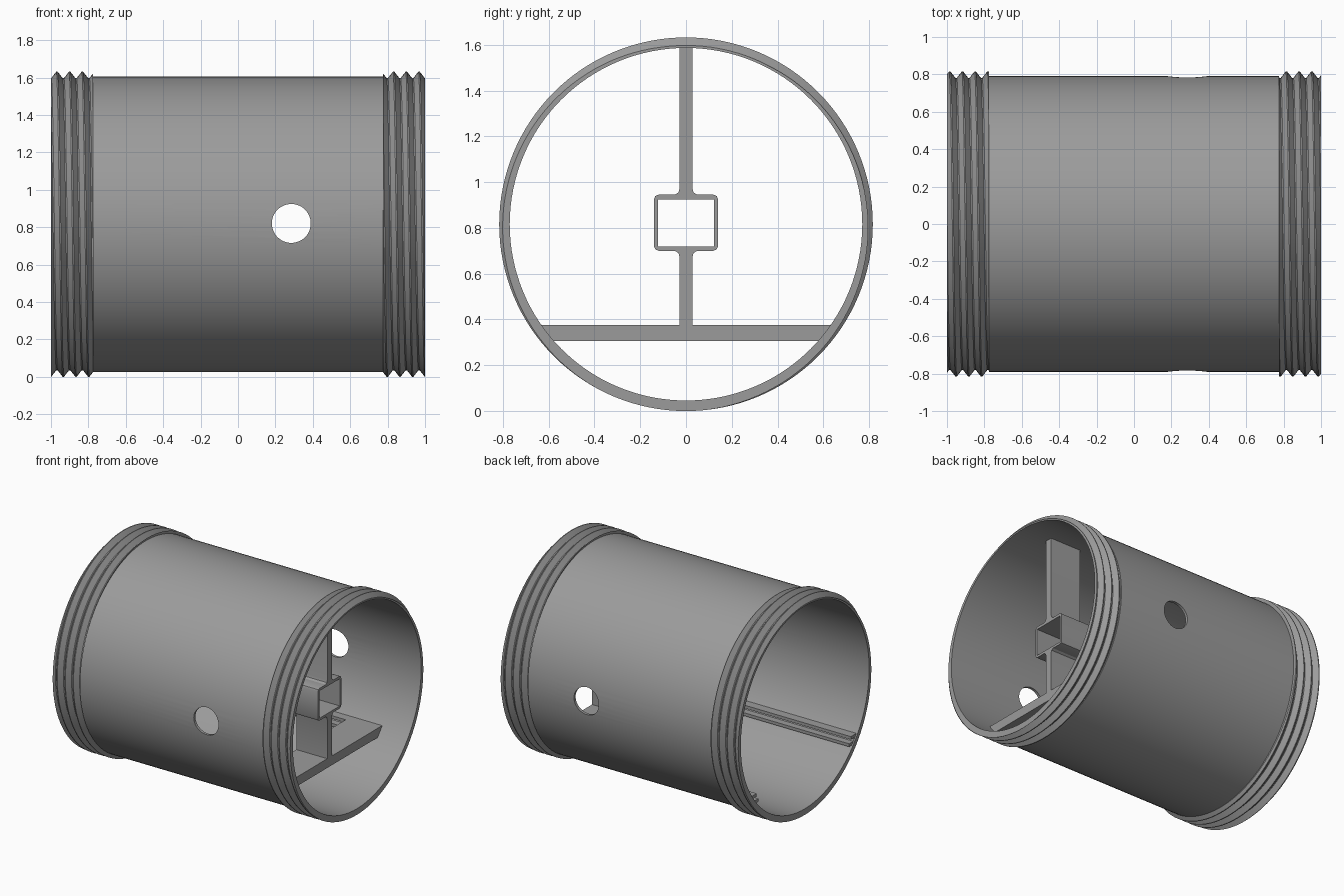
import bpy, bmesh, math
from mathutils import Matrix

if "Cube" in bpy.data.objects:
    bpy.data.objects.remove(bpy.data.objects["Cube"])

CZ = 0.816                       # height of the tube axis
R_IN, R_BODY = 0.77, 0.79        # tube wall
R_ROOT, R_PEAK = 0.781, 0.816    # thread root and crest
PITCH, X_IN = 0.068, 0.776       # thread pitch, inner end of the threads
SEG = 128

grey = bpy.data.materials.new("grey plastic")
grey.diffuse_color = (0.33, 0.33, 0.33, 1)
grey.use_nodes = True
grey.node_tree.nodes["Principled BSDF"].inputs["Base Color"].default_value = grey.diffuse_color


def add_mesh(name, bm):
    bmesh.ops.remove_doubles(bm, verts=bm.verts, dist=1e-5)
    bmesh.ops.recalc_face_normals(bm, faces=bm.faces)
    me = bpy.data.meshes.new(name)
    bm.to_mesh(me)
    bm.free()
    me.materials.append(grey)
    ob = bpy.data.objects.new(name, me)
    bpy.context.collection.objects.link(ob)
    return ob


def activate(ob):
    bpy.ops.object.select_all(action='DESELECT')
    ob.select_set(True)
    bpy.context.view_layer.objects.active = ob


def smooth(ob):
    activate(ob)
    bpy.ops.object.shade_smooth_by_angle(angle=math.radians(30))


def revolve(name, profile):
    """Closed ring around the x axis; profile(turn) gives (x, radius) points."""
    bm = bmesh.new()
    rows = []
    for i in range(SEG + 1):
        a = 2 * math.pi * i / SEG
        rows.append([bm.verts.new((x, -r * math.sin(a), CZ + r * math.cos(a)))
                     for x, r in profile(i / SEG)])
    for p, q in zip(rows, rows[1:]):
        n = len(p)
        for j in range(n):
            k = (j + 1) % n
            bm.faces.new((p[j], p[k], q[k], q[j]))
    return add_mesh(name, bm)


def extrude_profile(name, loops, x0, x1):
    """Solid from closed (y, z) loops, extruded along x."""
    cu = bpy.data.curves.new(name, 'CURVE')
    cu.dimensions, cu.fill_mode, cu.extrude = '2D', 'BOTH', (x1 - x0) / 2
    for pts in loops:
        sp = cu.splines.new('POLY')
        sp.points.add(len(pts) - 1)
        for p, (y, z) in zip(sp.points, pts):
            p.co = (y, z, 0, 1)
        sp.use_cyclic_u = True
    ob = bpy.data.objects.new(name, cu)
    bpy.context.collection.objects.link(ob)
    activate(ob)
    bpy.ops.object.convert(target='MESH')
    ob = bpy.context.view_layer.objects.active
    ob.data.transform(Matrix(((0, 0, 1, (x0 + x1) / 2), (1, 0, 0, 0),
                              (0, 1, 0, 0), (0, 0, 0, 1))))
    bm = bmesh.new()
    bm.from_mesh(ob.data)
    bmesh.ops.remove_doubles(bm, verts=bm.verts, dist=1e-5)
    bmesh.ops.recalc_face_normals(bm, faces=bm.faces)
    bm.to_mesh(ob.data)
    bm.free()
    ob.data.materials.clear()
    ob.data.materials.append(grey)
    smooth(ob)
    return ob


# Main tube with a round hole through both sides
body = revolve("tube_body", lambda t: [(-X_IN, R_BODY), (X_IN, R_BODY),
                                       (X_IN, R_IN), (-X_IN, R_IN)])
bm = bmesh.new()
bmesh.ops.create_cone(bm, cap_ends=True, segments=48, radius1=0.104,
                      radius2=0.104, depth=2.4,
                      matrix=Matrix.Translation((0.285, 0, 0.82))
                      @ Matrix.Rotation(math.pi / 2, 4, 'X'))
cutter = add_mesh("hole_cutter", bm)
cutter.hide_render = True
mod = body.modifiers.new("hole", 'BOOLEAN')
mod.operation, mod.solver, mod.object = 'DIFFERENCE', 'EXACT', cutter
activate(body)
bpy.ops.object.modifier_apply(modifier=mod.name)
bpy.data.objects.remove(cutter)
smooth(body)

# Helical threads on both ends
PHASES = (0.0, 0.1, 0.5, 0.6)


def thread_radius(u):
    u %= 1.0
    if u < 0.1:
        f = 0
    elif u < 0.5:
        f = (u - 0.1) / 0.4
    elif u < 0.6:
        f = 1
    else:
        f = (1 - u) / 0.4
    return R_ROOT + f * (R_PEAK - R_ROOT)


def thread_profile(x0, x1, top_crest):
    def profile(turn):
        start = top_crest - 0.55 * PITCH + turn * PITCH
        pts = []
        for k in range(-3, 6):
            for ph in PHASES:
                x = min(max(start + (k + ph) * PITCH, x0), x1)
                pts.append((x, thread_radius((x - start) / PITCH)))
        return [(x0, pts[0][1])] + pts + [(x1, pts[-1][1]), (x1, R_IN), (x0, R_IN)]
    return profile


smooth(revolve("left_thread", thread_profile(-1.0, -X_IN, -0.968)))
smooth(revolve("right_thread", thread_profile(X_IN, 1.0, 0.832)))

# Inner frame: centre web, square socket and cross plate in one outline
half = [(0.028, 1.588), (0.028, 0.972), (0.033, 0.955), (0.048, 0.945),
        (0.12, 0.945), (0.134, 0.939), (0.14, 0.925), (0.14, 0.72),
        (0.134, 0.706), (0.12, 0.70), (0.048, 0.70), (0.033, 0.69),
        (0.028, 0.673), (0.028, 0.375), (0.637, 0.375), (0.584, 0.305)]
outline = half + [(-y, z) for y, z in reversed(half)]
socket = [(0.123, 0.718), (0.123, 0.925), (-0.123, 0.925), (-0.123, 0.718)]
extrude_profile("inner_frame", [outline, socket], 0.51, 0.77)

# Slotted guide rails along both side walls
rail = [(0.637, 0.375), (0.565, 0.375), (0.565, 0.352), (0.606, 0.352),
        (0.606, 0.328), (0.545, 0.328), (0.545, 0.305), (0.584, 0.305)]
for name, s in (("back_rail", 1), ("front_rail", -1)):
    extrude_profile(name, [[(s * y, z) for y, z in rail]], -0.99, 0.51)
